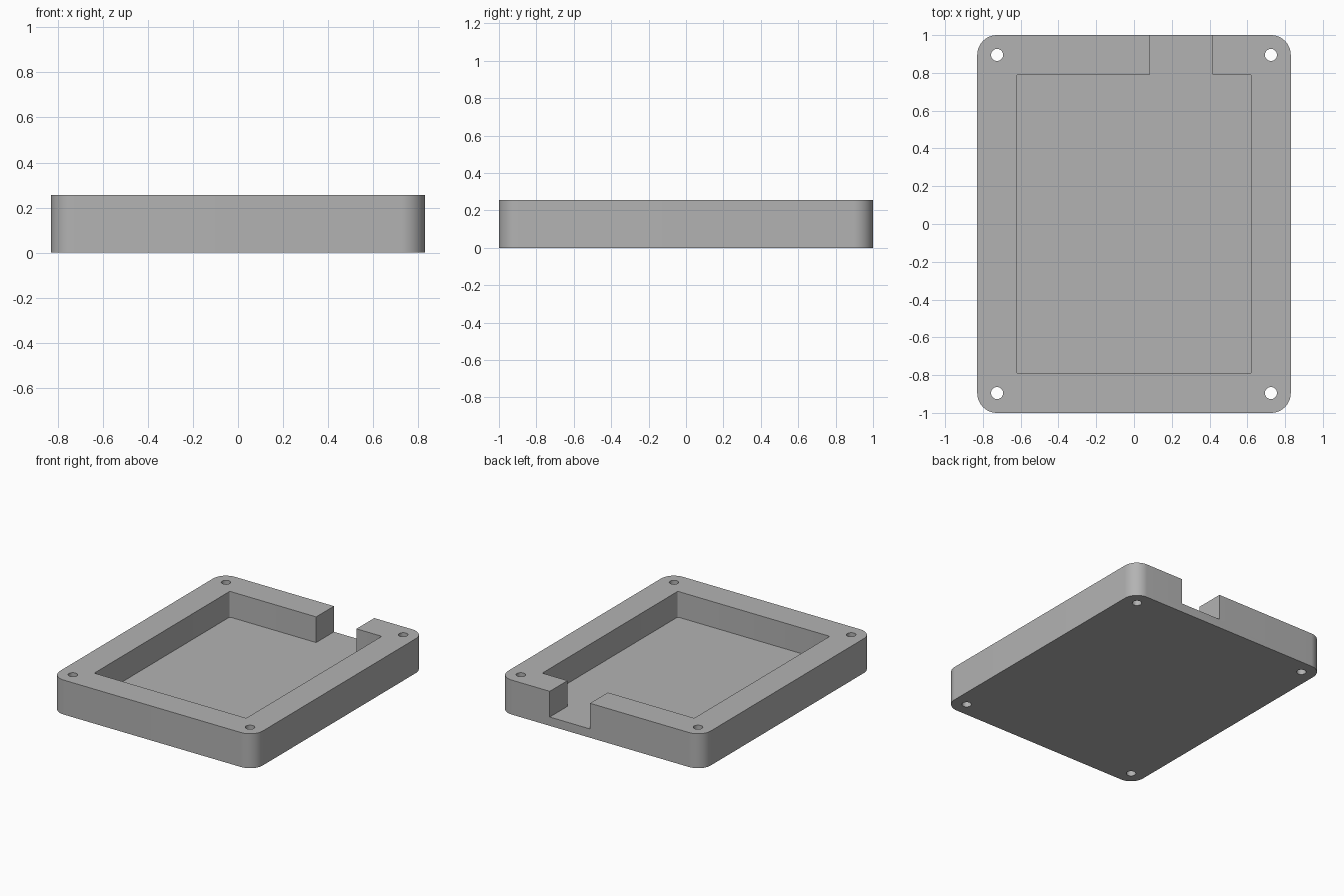
import bpy, bmesh, math

cube = bpy.data.objects.get("Cube")
if cube:
    bpy.data.objects.remove(cube, do_unlink=True)

HALF_X, HALF_Y, HEIGHT = 0.83, 1.0, 0.255
FLOOR = 0.065
CORNER = 0.105

grey = bpy.data.materials.new("light_grey")
grey.use_nodes = True
colour = (0.45, 0.45, 0.45, 1)
grey.diffuse_color = colour
grey.node_tree.nodes["Principled BSDF"].inputs["Base Color"].default_value = colour


def prism(name, points, z0, z1):
    """Extrude a closed outline from z0 to z1."""
    bm = bmesh.new()
    face = bm.faces.new([bm.verts.new((x, y, z0)) for x, y in points])
    solid = bmesh.ops.extrude_face_region(bm, geom=[face])
    top = [v for v in solid["geom"] if isinstance(v, bmesh.types.BMVert)]
    bmesh.ops.translate(bm, verts=top, vec=(0, 0, z1 - z0))
    bmesh.ops.recalc_face_normals(bm, faces=bm.faces)
    mesh = bpy.data.meshes.new(name)
    bm.to_mesh(mesh)
    bm.free()
    obj = bpy.data.objects.new(name, mesh)
    bpy.context.collection.objects.link(obj)
    mesh.materials.append(grey)
    return obj


def arc(cx, cy, radius, start, sweep, steps):
    angles = [math.radians(start + sweep * i / steps) for i in range(steps + 1)]
    return [(cx + radius * math.cos(a), cy + radius * math.sin(a)) for a in angles]


def rounded_rect(hx, hy, radius, steps):
    points = []
    for i, (sx, sy) in enumerate([(1, 1), (-1, 1), (-1, -1), (1, -1)]):
        points += arc(sx * (hx - radius), sy * (hy - radius), radius, 90 * i, 90, steps)
    return points


# Tray body with rounded vertical corners
tray = prism("tray", rounded_rect(HALF_X, HALF_Y, CORNER, 16), 0, HEIGHT)

# Cutters: main pocket, rear cable notch, four corner screw holes
cutters = [
    prism("pocket_cutter", rounded_rect(0.622, 0.792, 0.01, 4), FLOOR, 0.4),
    prism("notch_cutter", [(0.085, 0.7), (0.415, 0.7), (0.415, 1.1), (0.085, 1.1)], FLOOR, 0.4),
]
for sx in (-1, 1):
    for sy in (-1, 1):
        hole = arc(sx * (HALF_X - CORNER), sy * (HALF_Y - CORNER), 0.032, 0, 360, 32)[:-1]
        cutters.append(prism("screw_hole_cutter", hole, -0.1, 0.4))

bpy.context.view_layer.objects.active = tray
for cutter in cutters:
    cut = tray.modifiers.new(cutter.name, 'BOOLEAN')
    cut.operation = 'DIFFERENCE'
    cut.solver = 'EXACT'
    cut.object = cutter
    bpy.ops.object.modifier_apply(modifier=cut.name)
    bpy.data.objects.remove(cutter, do_unlink=True)

# Smooth corners and holes, crisp edges elsewhere
bpy.ops.object.select_all(action='DESELECT')
tray.select_set(True)
bpy.ops.object.shade_smooth_by_angle(angle=math.radians(30))
